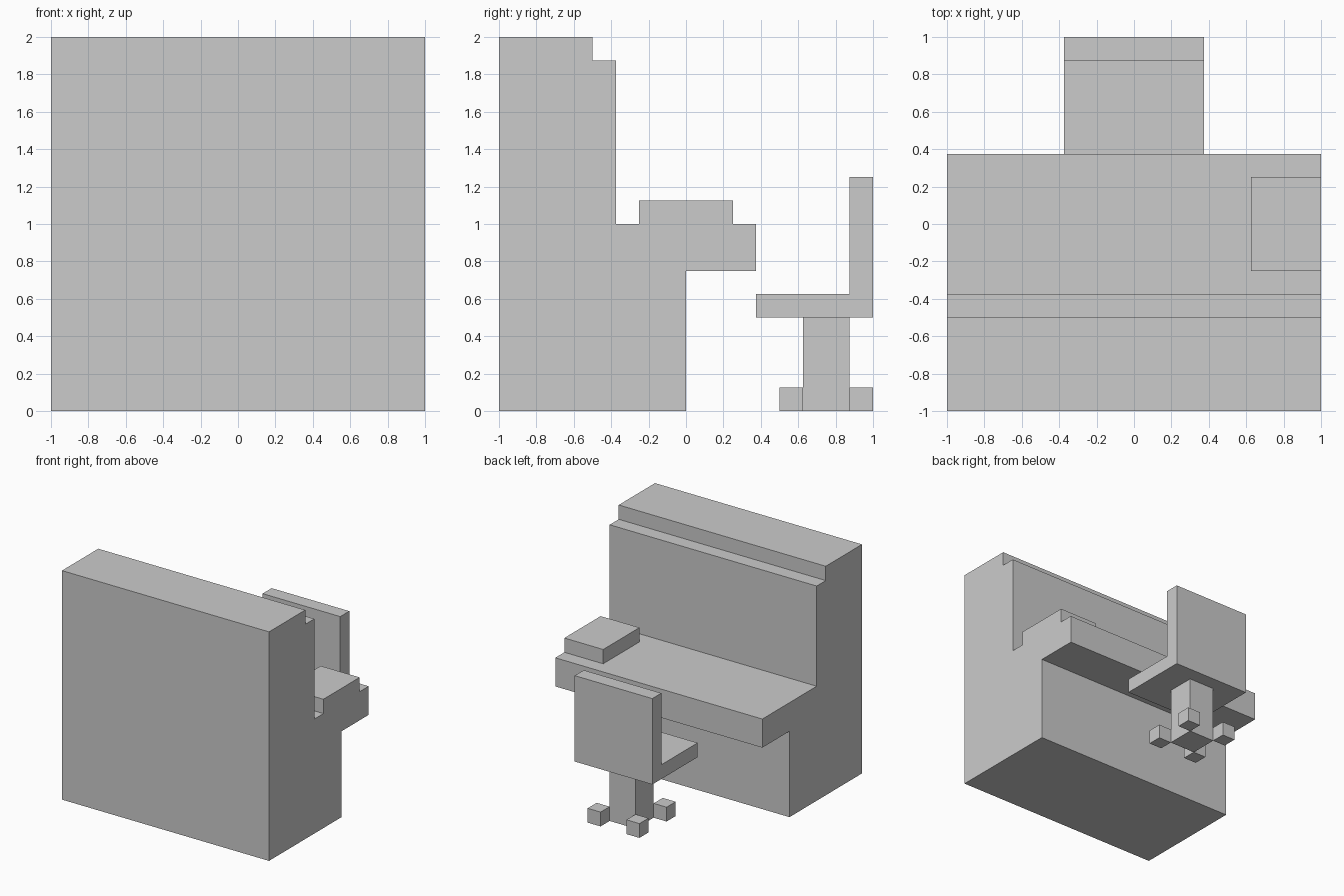
import bpy, bmesh

if "Cube" in bpy.data.objects:
    bpy.data.objects.remove(bpy.data.objects["Cube"])


def extrude_profile(name, profile, x0, x1):
    """Solid made from a (y, z) outline pulled along x."""
    bm = bmesh.new()
    face = bm.faces.new([bm.verts.new((x0, y, z)) for y, z in profile])
    result = bmesh.ops.extrude_face_region(bm, geom=[face])
    moved = [v for v in result["geom"] if isinstance(v, bmesh.types.BMVert)]
    bmesh.ops.translate(bm, verts=moved, vec=(x1 - x0, 0, 0))
    bmesh.ops.recalc_face_normals(bm, faces=bm.faces)
    mesh = bpy.data.meshes.new(name)
    bm.to_mesh(mesh)
    bm.free()
    obj = bpy.data.objects.new(name, mesh)
    bpy.context.collection.objects.link(obj)
    return obj


def box(name, x, y, z):
    """Box from (min, max) ranges on each axis."""
    outline = [(y[0], z[0]), (y[1], z[0]), (y[1], z[1]), (y[0], z[1])]
    return extrude_profile(name, outline, *x)


# Console: cabinet, overhanging desk and stepped upright panel
extrude_profile("console_body", [
    (-1, 0), (0, 0), (0, 0.75), (0.375, 0.75), (0.375, 1),
    (-0.375, 1), (-0.375, 1.875), (-0.5, 1.875), (-0.5, 2), (-1, 2)], -1, 1)

# Raised block at the end of the desk
box("desk_block", (0.625, 1), (-0.25, 0.25), (1, 1.125))

# Chair seat and backrest in one L-shaped profile
extrude_profile("chair_seat_and_back", [
    (0.375, 0.5), (1, 0.5), (1, 1.25), (0.875, 1.25),
    (0.875, 0.625), (0.375, 0.625)], -0.375, 0.375)

# Chair stem
box("chair_stem", (-0.125, 0.125), (0.625, 0.875), (0, 0.5))

# Four feet, diagonal from the corners of the stem
for side, x in (("left", -0.25), ("right", 0.125)):
    for end, y in (("front", 0.5), ("back", 0.875)):
        box(f"chair_foot_{end}_{side}", (x, x + 0.125), (y, y + 0.125), (0, 0.125))
